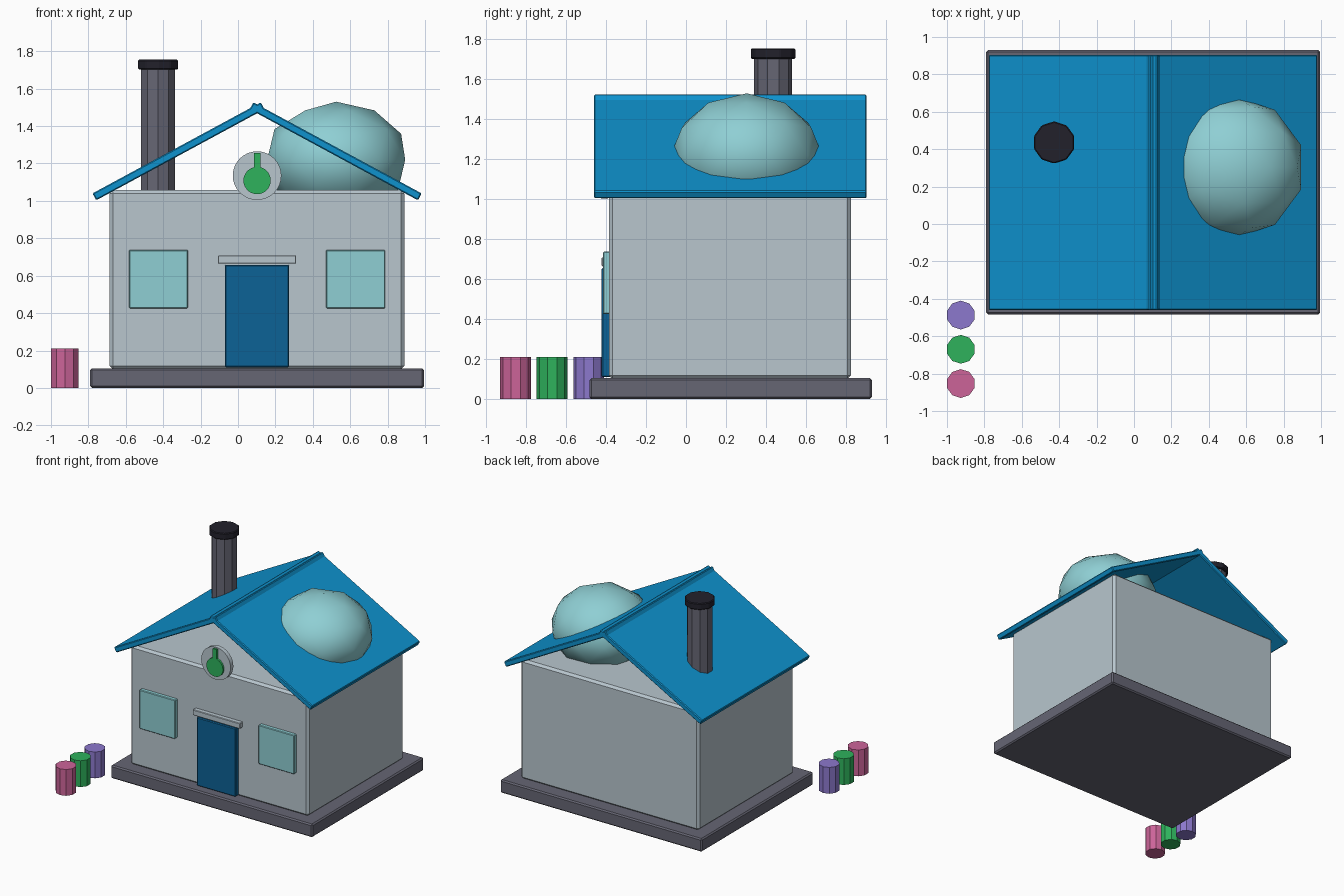
import bpy, math

if "Cube" in bpy.data.objects:
    bpy.data.objects.remove(bpy.data.objects["Cube"])

def mat(name, r, g, b):
    m = bpy.data.materials.new(name)
    lin = [((c / 255 + 0.055) / 1.055) ** 2.4 for c in (r, g, b)]
    m.diffuse_color = (*lin, 1)
    m.use_nodes = True
    m.node_tree.nodes["Principled BSDF"].inputs["Base Color"].default_value = m.diffuse_color
    return m

WALL = mat("pale_grey", 184, 198, 206)
ROOF = mat("bright_blue", 14, 146, 206)
DOOR = mat("deep_blue", 12, 98, 150)
STONE = mat("slate_grey", 102, 102, 116)
BLACK = mat("near_black", 34, 33, 43)
GLASS = mat("pale_aqua", 143, 207, 212)
PINK = mat("pink", 204, 100, 153)
GREEN = mat("green", 46, 178, 92)
PURPLE = mat("purple", 140, 120, 205)

def finish(name, material, bevel=0):
    ob = bpy.context.object
    ob.name = name
    ob.data.materials.append(material)
    if bevel:
        mod = ob.modifiers.new("bevel", 'BEVEL')
        mod.width, mod.segments = bevel, 1
    return ob

def box(name, material, x, y, z, bevel=0.0):
    """Box from (min, max) ranges."""
    bpy.ops.mesh.primitive_cube_add(size=1, location=[(a + b) / 2 for a, b in (x, y, z)])
    bpy.context.object.scale = [b - a for a, b in (x, y, z)]
    bpy.ops.object.transform_apply(location=False, rotation=False, scale=True)
    return finish(name, material, bevel)

def cylinder(name, material, r, x, y, z, sides=10, bevel=0.0):
    """Upright cylinder, z is a range."""
    bpy.ops.mesh.primitive_cylinder_add(vertices=sides, radius=r, depth=z[1] - z[0],
                                        location=(x, y, (z[0] + z[1]) / 2))
    return finish(name, material, bevel)

def disc(name, material, r, x, y, z):
    """Round plate facing the front, y is a range."""
    bpy.ops.mesh.primitive_cylinder_add(vertices=32, radius=r, depth=y[1] - y[0],
                                        location=(x, (y[0] + y[1]) / 2, z),
                                        rotation=(math.pi / 2, 0, 0))
    ob = finish(name, material)
    bpy.ops.object.shade_smooth_by_angle()
    return ob

CX = 0.102  # middle of the house

# foundation and walls
box("foundation", STONE, (-0.79, 0.995), (-0.483, 0.93), (0, 0.105), 0.01)
box("walls", WALL, (-0.687, 0.89), (-0.385, 0.825), (0.1, 1.057), 0.018)

# two roof slabs crossing at the ridge, attic left open
pitch = math.radians(28.4)
for side, label in ((1, "right"), (-1, "left")):
    bpy.ops.mesh.primitive_cube_add(size=1, location=(CX + side * 0.42, 0.222, 1.265))
    slab = bpy.context.object
    slab.scale = (1.023, 1.365, 0.042)
    bpy.ops.object.transform_apply(location=False, rotation=False, scale=True)
    slab.rotation_euler = (0, side * pitch, 0)
    finish("roof_" + label, ROOF, 0.006)

# bubble skylight pushed through the right roof slope
bpy.ops.mesh.primitive_ico_sphere_add(subdivisions=2, radius=0.388, location=(0.525, 0.303, 1.22))
bpy.context.object.scale = (1, 0.98, 0.8)
bpy.ops.object.shade_smooth()
finish("skylight_dome", GLASS)

# chimney
cylinder("chimney", STONE, 0.095, -0.427, 0.436, (1.0, 1.71))
cylinder("chimney_cap", BLACK, 0.113, -0.427, 0.436, (1.703, 1.755), bevel=0.006)

# door, lintel and windows
box("door", DOOR, (-0.07, 0.273), (-0.422, -0.37), (0.11, 0.658), 0.006)
box("lintel", WALL, (-0.107, 0.311), (-0.422, -0.37), (0.664, 0.709), 0.004)
for side, label in ((1, "right"), (-1, "left")):
    mid = CX + side * 0.527
    box("window_" + label, GLASS, (mid - 0.158, mid + 0.158), (-0.416, -0.37), (0.426, 0.738), 0.005)

# round sign with a bulb and stem symbol
disc("sign_plate", WALL, 0.13, CX, (-0.425, -0.39), 1.135)
disc("sign_bulb", GREEN, 0.073, CX, (-0.441, -0.42), 1.109)
box("sign_stem", GREEN, (CX - 0.017, CX + 0.017), (-0.441, -0.42), (1.16, 1.255))

# row of barrels beside the house
for label, material, y in (("purple", PURPLE, -0.487), ("green", GREEN, -0.67), ("pink", PINK, -0.853)):
    cylinder("barrel_" + label, material, 0.077, -0.926, y, (0, 0.21))
